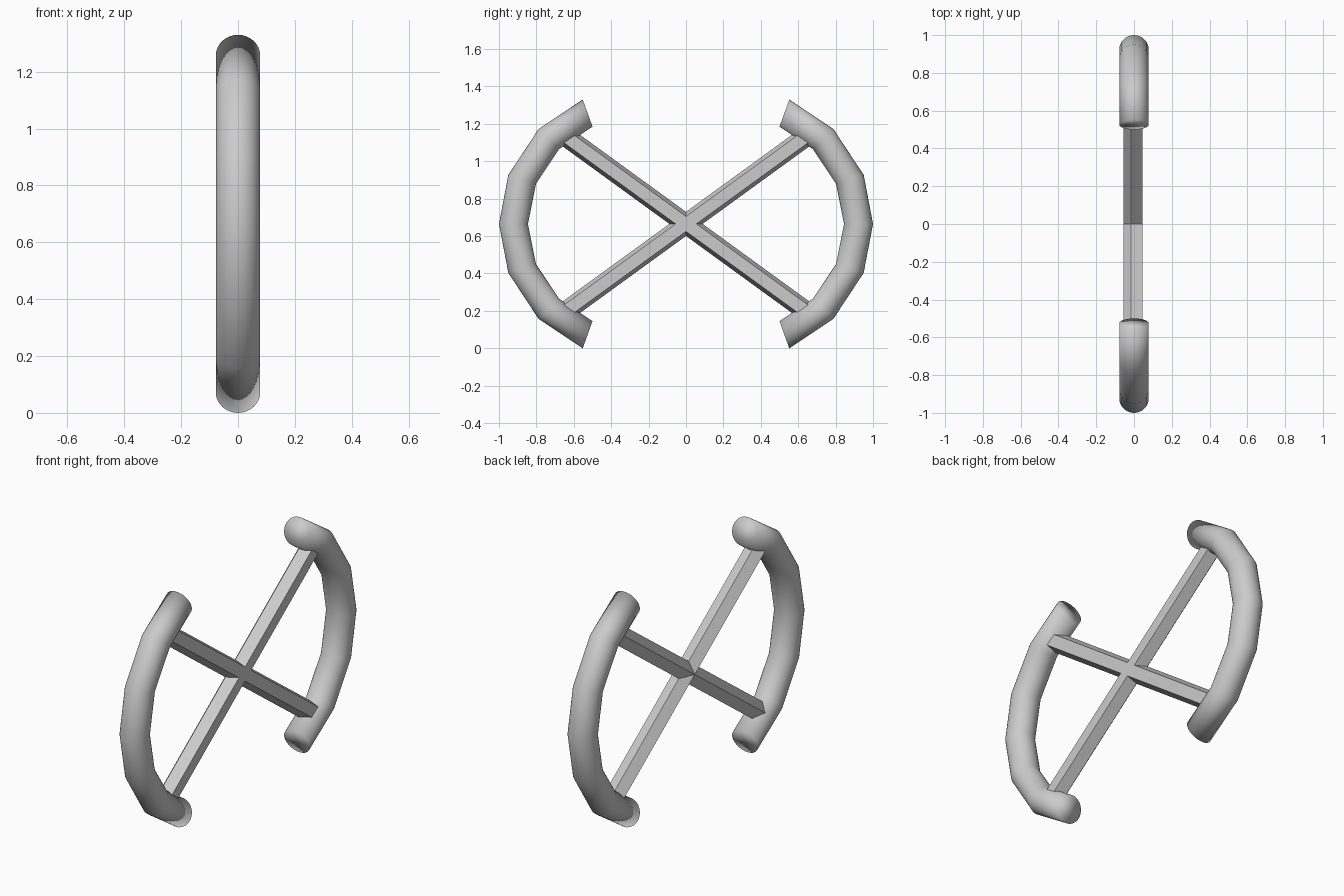
import bpy
import bmesh
from math import sin, cos, radians
from mathutils import Vector

cube = bpy.data.objects.get("Cube")
if cube:
    bpy.data.objects.remove(cube, do_unlink=True)

grey = bpy.data.materials.new("plain_grey")
grey.use_nodes = True
grey.diffuse_color = (0.6, 0.6, 0.6, 1)
grey.node_tree.nodes["Principled BSDF"].inputs["Base Color"].default_value = (0.6, 0.6, 0.6, 1)

MID = 0.665          # height of the hub
TUBE = 0.078         # rim tube radius


def loft(name, rings, smooth):
    """Skin a list of vertex rings and cap both ends."""
    bm = bmesh.new()
    loops = [[bm.verts.new(p) for p in ring] for ring in rings]
    n = len(loops[0])
    for a, b in zip(loops, loops[1:]):
        for i in range(n):
            j = (i + 1) % n
            bm.faces.new((a[i], a[j], b[j], b[i]))
    bm.faces.new(loops[0])
    bm.faces.new(loops[-1])
    bmesh.ops.recalc_face_normals(bm, faces=bm.faces)
    for f in bm.faces:
        f.smooth = smooth
    mesh = bpy.data.meshes.new(name)
    bm.to_mesh(mesh)
    bm.free()
    mesh.materials.append(grey)
    obj = bpy.data.objects.new(name, mesh)
    bpy.context.collection.objects.link(obj)


# Curved rims: outer and inner (y, z) edges, from middle to tip
half = [((1.0, 0), (0.845, 0)),
        ((0.95, 0.262), (0.802, 0.215)),
        ((0.788, 0.508), (0.678, 0.4)),
        ((0.552, 0.665), (0.5, 0.52))]
mirrored = [((o[0], -o[1]), (i[0], -i[1])) for o, i in half[:0:-1]]


def rim(name, side):
    rings = []
    for outer, inner in mirrored + half:
        o = Vector((0, side * outer[0], MID + outer[1]))
        i = Vector((0, side * inner[0], MID + inner[1]))
        centre, reach = (o + i) / 2, (o - i) / 2
        angles = [radians(a * 11.25) for a in range(32)]
        rings.append([centre + reach * cos(a) + Vector((TUBE * sin(a), 0, 0)) for a in angles])
    loft(name, rings, True)


rim("front_rim", -1)
rim("back_rim", 1)


# Crossing five-sided bars with a flat side towards +x
def bar(name, tilt):
    along = Vector((0, cos(tilt), sin(tilt)))
    across = Vector((0, -sin(tilt), cos(tilt)))
    hub = Vector((0, 0, MID))
    section = [Vector((0.055 * cos(a), 0, 0)) + across * 0.055 * sin(a)
               for a in (radians(36 + 72 * k) for k in range(5))]
    loft(name, [[hub + along * d + p for p in section] for d in (-0.8, 0.8)], False)


bar("rising_bar", radians(36))
bar("falling_bar", radians(-36))
